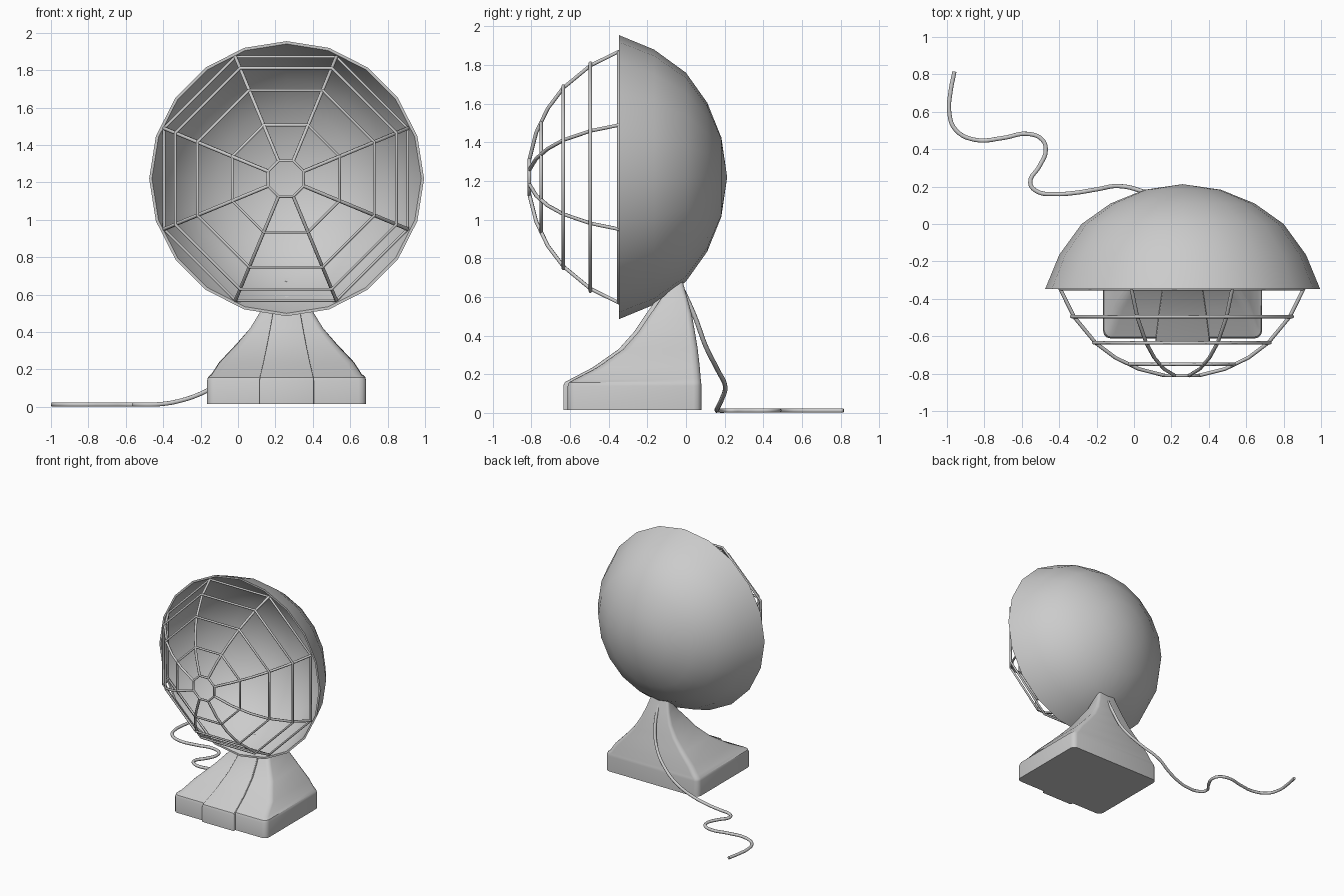
import bpy, bmesh, math
from mathutils import Vector, Matrix

if "Cube" in bpy.data.objects:
    bpy.data.objects.remove(bpy.data.objects["Cube"])

CX, CZ = 0.26, 1.22      # dish axis


def finish(bm, name, angle=35):
    bmesh.ops.recalc_face_normals(bm, faces=bm.faces[:])
    me = bpy.data.meshes.new(name)
    bm.to_mesh(me)
    bm.free()
    ob = bpy.data.objects.new(name, me)
    bpy.context.collection.objects.link(ob)
    bpy.ops.object.select_all(action='DESELECT')
    ob.select_set(True)
    bpy.context.view_layer.objects.active = ob
    bpy.ops.object.shade_smooth_by_angle(angle=math.radians(angle))
    return ob


def loft(name, sections, angle=35):
    """Stack rounded rectangles: (half width, y front, y back, z front, z back, corner radius)."""
    bm = bmesh.new()
    rings = []
    for hw, yf, yb, zf, zb, r in sections:
        ring = []
        corners = [(hw - r, yb - r), (-hw + r, yb - r), (-hw + r, yf + r), (hw - r, yf + r)]
        for k, (x, y) in enumerate(corners):
            for s in range(4):
                a = math.radians(90 * k + 30 * s)
                px, py = x + r * math.cos(a), y + r * math.sin(a)
                t = (py - yf) / (yb - yf)
                ring.append(bm.verts.new((CX + px, py, zf + (zb - zf) * t)))
        rings.append(ring)
    n = len(rings[0])
    for a, b in zip(rings, rings[1:]):
        for i in range(n):
            j = (i + 1) % n
            bm.faces.new((a[i], a[j], b[j], b[i]))
    bm.faces.new(rings[0])
    bm.faces.new(rings[-1])
    return finish(bm, name, angle)


def wire(name, paths, radius, cyclic=False, smooth=False, res=1):
    cu = bpy.data.curves.new(name, 'CURVE')
    cu.dimensions = '3D'
    cu.bevel_depth = radius
    cu.bevel_resolution = res
    cu.use_fill_caps = True
    cu.resolution_u = 5
    for pts in paths:
        if smooth:
            sp = cu.splines.new('BEZIER')
            sp.bezier_points.add(len(pts) - 1)
            for bp, p in zip(sp.bezier_points, pts):
                bp.co = p
                bp.handle_left_type = bp.handle_right_type = 'AUTO'
        else:
            sp = cu.splines.new('POLY')
            sp.points.add(len(pts) - 1)
            for q, p in zip(sp.points, pts):
                q.co = (*p, 1)
            sp.use_cyclic_u = cyclic
    ob = bpy.data.objects.new(name, cu)
    bpy.context.collection.objects.link(ob)
    return ob


# Dish reflector: thin 20-sided bowl, (radius, y) profile spun about the y axis
outer = [(0, .213), (.205, .183), (.385, .11), (.54, 0), (.66, -.165), (.735, -.347)]
inner = [(.72, -.347), (.645, -.17), (.527, -.012), (.375, .097), (.2, .169), (0, .198)]
bm = bmesh.new()
vs = [bm.verts.new((CX, y, CZ + r)) for r, y in outer + inner]
es = [bm.edges.new(p) for p in zip(vs, vs[1:])]
bmesh.ops.spin(bm, geom=vs + es, cent=(CX, 0, CZ), axis=(0, 1, 0),
               angle=2 * math.pi, steps=20, use_duplicate=False)
bmesh.ops.remove_doubles(bm, verts=bm.verts[:], dist=1e-4)
finish(bm, "dish", 40)


# Wire guard: octagonal hoops and eight bent spokes
def polar(r, y, k):
    a = math.radians(22.5 + 45 * k)
    return (CX - .004 + r * math.cos(a), y, CZ + r * math.sin(a))


hoops = [(.103, -.81), (.31, -.75), (.512, -.635), (.64, -.495), (.705, -.347)]
wire("guard_hoops", [[polar(r, y, k) for k in range(8)] for r, y in hoops], .009, cyclic=True)
spoke = [(.705, -.345), (.625, -.495), (.5, -.635), (.385, -.715), (.25, -.775), (.1, -.81)]
wire("guard_spokes", [[polar(r, y, k) for r, y in spoke] for k in range(8)], .01)

# Pedestal: flared block sweeping up into the neck
body = [(.425, -.612, .08, .016, .016, .04), (.425, -.612, .08, .14, .14, .04),
        (.42, -.605, .078, .158, .16, .04), (.4, -.58, .076, .172, .178, .04),
        (.36, -.46, .071, .235, .24, .04), (.27, -.325, .06, .33, .335, .035),
        (.195, -.245, .046, .42, .42, .03), (.14, -.185, .03, .51, .51, .025),
        (.105, -.15, .005, .56, .60, .02), (.08, -.13, -.02, .59, .69, .02)]
loft("pedestal", body)

# Raised strip down the middle of the pedestal front
widths = [.145, .145, .143, .14, .125, .105, .088, .072, .062, .055]
strip = [(w, s[1] - .023, s[1] + .03, s[3], s[3], .006) for w, s in zip(widths, body)]
loft("front_strip", strip)

# Power cord: down the back of the neck, then winding along the floor
cord = [(.26, -.035, .675), (.25, .045, .5), (.2, .1, .35), (.07, .165, .22), (-.08, .203, .135),
        (-.2, .185, .07), (-.32, .166, .03), (-.42, .16, .014)]
floor = [(-.52, .175), (-.555, .22), (-.505, .31), (-.472, .39), (-.49, .45), (-.57, .482),
         (-.7, .46), (-.85, .45), (-.955, .505), (-.988, .6), (-.982, .7), (-.96, .815)]
wire("power_cord", [cord + [(x, y, .012) for x, y in floor]], .012, smooth=True, res=2)
